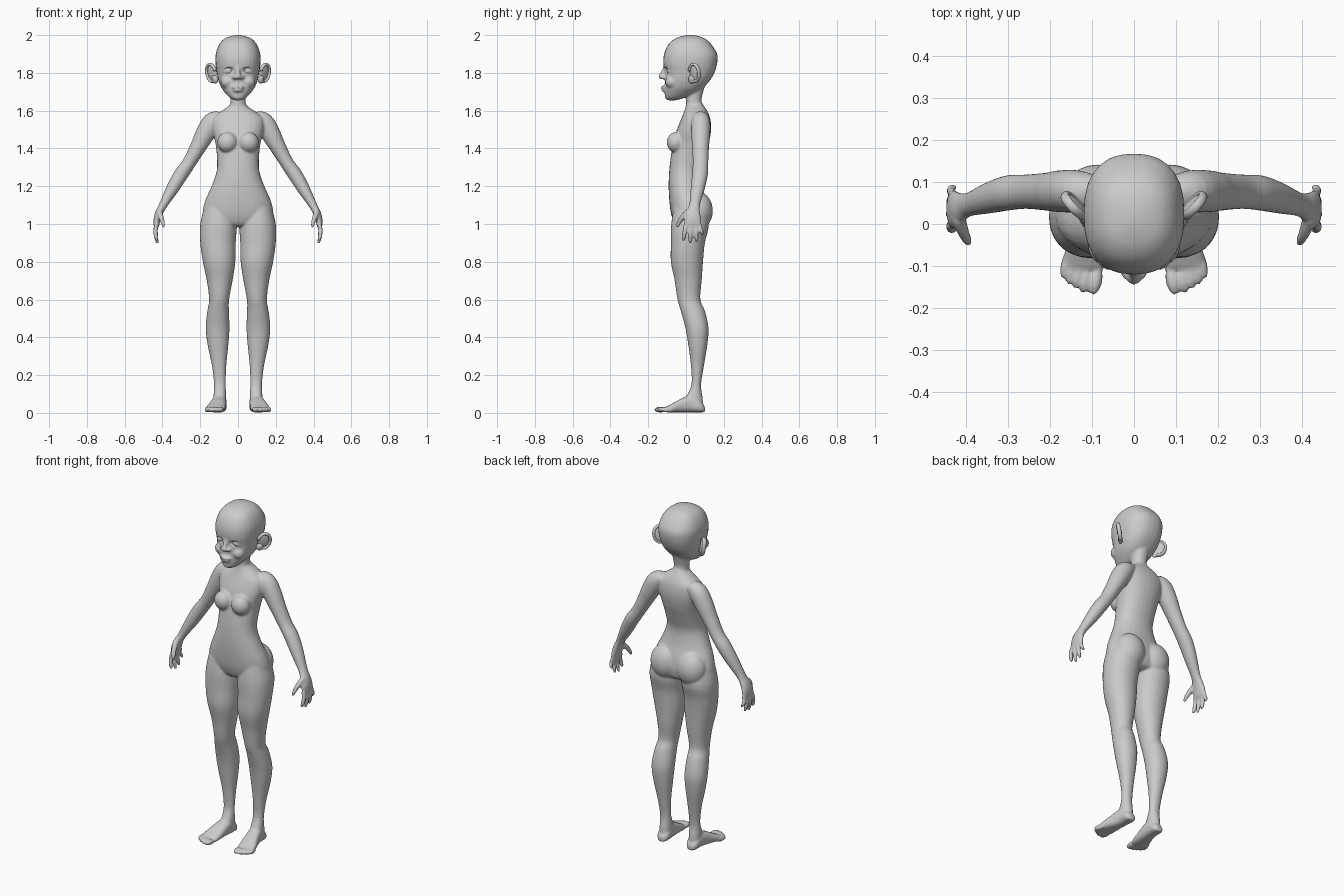
import bpy, bmesh, math
from mathutils import Vector, Matrix, Euler

N = 28


def smooth_rows(rows, k=4):
    """Catmull-Rom interpolation between rows of section values."""
    out = []
    for i in range(len(rows) - 1):
        p = [rows[max(i - 1, 0)], rows[i], rows[i + 1], rows[min(i + 2, len(rows) - 1)]]
        for j in range(k):
            t = j / k
            out.append([0.5 * (2 * b + (c - a) * t + (2 * a - 5 * b + 4 * c - d) * t * t
                               + (3 * b - a - 3 * c + d) * t ** 3) for a, b, c, d in zip(*p)])
    out.append(list(rows[-1]))
    return out


def loft(bm, rings):
    """Skin closed rings given as (centre, half axis a, half axis b, exponent)."""
    loops = []
    for c, a, b, e in rings:
        loop = []
        for i in range(N):
            t = 2 * math.pi * i / N
            ct, st = math.cos(t), math.sin(t)
            u = math.copysign(abs(ct) ** (2 / e), ct)
            v = math.copysign(abs(st) ** (2 / e), st)
            loop.append(bm.verts.new(c + a * u + b * v))
        loops.append(loop)
    for r, s in zip(loops, loops[1:]):
        for i in range(N):
            bm.faces.new((r[i], r[(i + 1) % N], s[(i + 1) % N], s[i]))
    bm.faces.new(loops[0])
    bm.faces.new(loops[-1])


def column(bm, rows, e=2.2, side=1):
    """Upright form, rows of (z, centre x, half width, y front, y back)."""
    loft(bm, [(Vector((side * x, (f + b) / 2, z)), Vector((w, 0, 0)), Vector((0, (b - f) / 2, 0)), e)
              for z, x, w, f, b in smooth_rows(rows)])


def tube(bm, rows, side=1):
    """Limb along a path, rows of (x, y, z, radius across, radius in y)."""
    rows = smooth_rows(rows)
    pts = [Vector((side * r[0], r[1], r[2])) for r in rows]
    rings = []
    for i, r in enumerate(rows):
        d = (pts[min(i + 1, len(pts) - 1)] - pts[max(i - 1, 0)]).normalized()
        a = d.cross(Vector((0, 1, 0))).normalized()
        rings.append((pts[i], a * r[3], d.cross(a) * r[4], 2))
    loft(bm, rings)


def ball(bm, loc, size, rot=(0, 0, 0), side=1):
    m = (Matrix.Translation((side * loc[0], loc[1], loc[2]))
         @ Euler((rot[0], side * rot[1], side * rot[2])).to_matrix().to_4x4()
         @ Matrix.Diagonal((*size, 1)))
    bmesh.ops.create_uvsphere(bm, u_segments=24, v_segments=16, radius=1, matrix=m)


def make(name, bm):
    bmesh.ops.recalc_face_normals(bm, faces=bm.faces[:])
    me = bpy.data.meshes.new(name)
    bm.to_mesh(me)
    bm.free()
    for p in me.polygons:
        p.use_smooth = True
    ob = bpy.data.objects.new(name, me)
    bpy.context.collection.objects.link(ob)
    return ob


bm = bmesh.new()
# skull and jaw
column(bm, [(1.655, 0, .018, -.098, -.05), (1.668, 0, .042, -.108, -.01), (1.69, 0, .064, -.113, .045),
            (1.72, 0, .087, -.113, .09), (1.76, 0, .104, -.111, .127), (1.80, 0, .112, -.111, .15),
            (1.85, 0, .119, -.12, .165), (1.90, 0, .118, -.116, .165), (1.95, 0, .1, -.094, .135),
            (1.98, 0, .073, -.06, .103), (1.995, 0, .037, -.02, .065), (2.0, 0, .01, .012, .032)], 2.4)
# neck and torso
column(bm, [(1.73, 0, .045, .0, .1), (1.66, 0, .041, .0, .082), (1.63, 0, .045, .0, .092),
            (1.60, 0, .085, -.008, .112), (1.56, 0, .135, -.024, .128), (1.5, 0, .138, -.048, .133),
            (1.43, 0, .12, -.068, .122), (1.36, 0, .112, -.08, .1), (1.28, 0, .113, -.089, .077),
            (1.2, 0, .14, -.092, .085), (1.12, 0, .175, -.088, .108), (1.05, 0, .187, -.078, .115),
            (1.0, 0, .16, -.058, .1), (.985, 0, .08, -.03, .06)])
# nose, lips, chin
tube(bm, [(0, -.108, 1.835, .012, .012), (0, -.116, 1.81, .011, .013), (0, -.129, 1.785, .014, .014)])
ball(bm, (0, -.13, 1.78), (.017, .015, .014))
ball(bm, (0, -.115, 1.724), (.034, .018, .008))
ball(bm, (0, -.114, 1.708), (.027, .017, .009))
ball(bm, (0, -.094, 1.675), (.032, .018, .018))

for s in (1, -1):
    ball(bm, (.018, -.118, 1.776), (.013, .014, .011), side=s)          # nostril
    ball(bm, (.055, -.076, 1.752), (.036, .034, .034), side=s)          # cheek
    ball(bm, (.056, -.052, 1.432), (.054, .05, .055), side=s)           # chest
    ball(bm, (.085, .065, 1.07), (.088, .077, .1), side=s)              # seat
    # leg
    column(bm, [(1.12, .1, .07, -.06, .09), (1.0, .104, .096, -.078, .12), (.9, .106, .094, -.08, .1),
                (.8, .1, .086, -.08, .09), (.7, .097, .068, -.06, .083), (.6, .1, .053, -.045, .076),
                (.54, .105, .057, -.028, .1), (.45, .108, .063, -.003, .119), (.36, .106, .055, .012, .113),
                (.25, .1, .038, .026, .095), (.15, .096, .031, .029, .08), (.08, .096, .034, .0, .088),
                (.02, .096, .034, -.01, .092)], 2.1, s)
    # foot
    loft(bm, [(Vector((s * x, y, h / 2 + .003)), Vector((w, 0, 0)), Vector((0, 0, h / 2)), 2.6)
              for y, x, w, h in smooth_rows([(.1, .096, .018, .03), (.08, .096, .034, .055), (.03, .098, .038, .09),
                                             (-.02, .106, .043, .075), (-.07, .116, .05, .048), (-.105, .12, .05, .03)])])
    # toes
    for x, y, r in ((.092, -.135, .017), (.116, -.132, .012), (.134, -.122, .011), (.15, -.111, .011), (.164, -.096, .01)):
        ball(bm, (x, y, .017), (r, .035, .015), (0, 0, .2), s)
    # arm
    tube(bm, [(.09, .075, 1.565, .035, .04), (.135, .078, 1.54, .052, .05), (.175, .078, 1.475, .051, .05),
              (.21, .077, 1.41, .043, .045), (.258, .077, 1.325, .036, .041), (.3, .074, 1.265, .038, .042),
              (.345, .062, 1.19, .034, .037), (.388, .048, 1.115, .024, .029), (.41, .042, 1.075, .02, .031)], s)
    # palm
    tube(bm, [(.4, .044, 1.095, .02, .028), (.417, .038, 1.06, .021, .038), (.428, .035, 1.025, .019, .045),
              (.432, .037, .99, .014, .045), (.432, .037, .98, .009, .04)], s)
    # fingers
    for y, dy, tip, r in ((.0, -.012, .912, .0115), (.026, -.004, .897, .012), (.051, .005, .905, .0115), (.073, .013, .938, .01)):
        tube(bm, [(.43, y, 1.0, r, r), (.437, y + dy * .5, .965, r, r),
                  (.433, y + dy, .93 if tip < .92 else .955, r * .95, r * .95), (.426, y + dy, tip, r * .6, r * .6)], s)
    # thumb
    tube(bm, [(.418, .015, 1.065, .016, .018), (.407, -.018, 1.035, .014, .015),
              (.398, -.037, 1.008, .011, .012), (.393, -.046, .982, .007, .008)], s)
body = make("body", bm)

# eye socket cutters
bm = bmesh.new()
for s in (1, -1):
    ball(bm, (.052, -.114, 1.812), (.036, .022, .021), (0, .08, .35), s)
cutter = make("socket_cutter", bm)
cutter.hide_render = True

# fuse the body, carve the sockets, soften
m = body.modifiers.new("fuse", 'REMESH')
m.mode = 'VOXEL'
m.voxel_size = .006
m.use_smooth_shade = True
m = body.modifiers.new("sockets", 'BOOLEAN')
m.operation = 'DIFFERENCE'
m.object = cutter
m = body.modifiers.new("soften", 'SMOOTH')
m.factor = .5
m.iterations = 4
bpy.context.view_layer.objects.active = body
for name in ("fuse", "sockets", "soften"):
    bpy.ops.object.modifier_apply(modifier=name)
bpy.data.objects.remove(cutter)
for p in body.data.polygons:
    p.use_smooth = True

for s, label in ((1, "left"), (-1, "right")):
    # eyeball
    bm = bmesh.new()
    ball(bm, (.05, -.066, 1.812), (.036, .036, .03), side=s)
    make("eye_" + label, bm)
    # ear: bowl, rim and lobe
    bm = bmesh.new()
    pose = (-.1, .15, -.75)
    ball(bm, (.137, .045, 1.8), (.01, .033, .046), pose, s)
    ball(bm, (.122, .03, 1.765), (.013, .02, .022), pose, s)
    frame = (Matrix.Translation((s * .141, .044, 1.8))
             @ Euler((pose[0], s * pose[1], s * pose[2])).to_matrix().to_4x4())
    rings = []
    for i in range(25):
        t = math.radians(-130 + 300 * i / 24)
        c = frame @ Vector((0, .034 * math.cos(t), .046 * math.sin(t)))
        out = (frame.to_3x3() @ Vector((0, math.cos(t), math.sin(t)))) * .008
        rings.append((c, out, frame.to_3x3() @ Vector((.011, 0, 0)), 2))
    loft(bm, rings)
    make("ear_" + label, bm)
